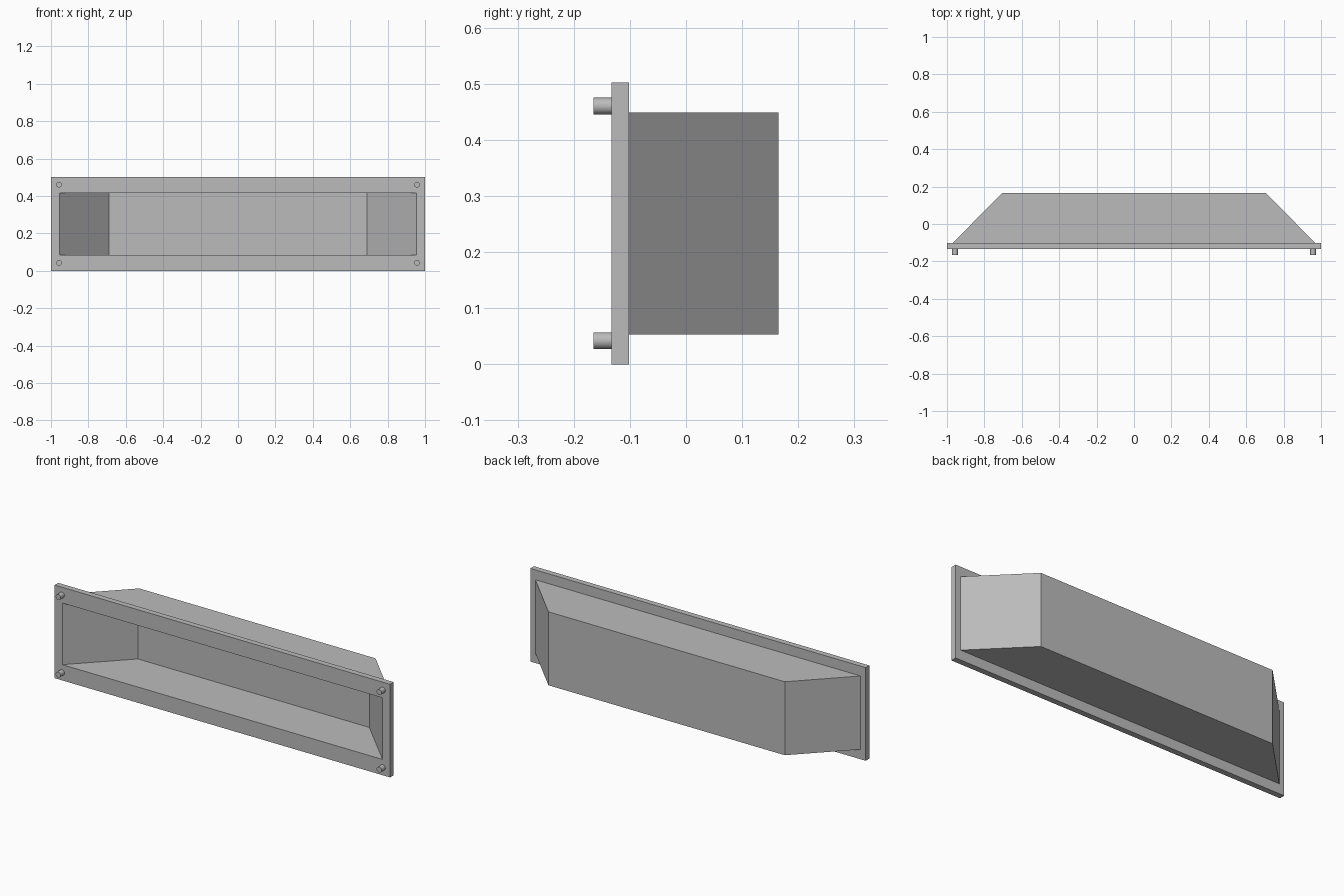
import bpy, bmesh, math

cube = bpy.data.objects.get("Cube")
if cube:
    bpy.data.objects.remove(cube, do_unlink=True)

grey = bpy.data.materials.new("plain_grey")
grey.use_nodes = True
colour = (0.5, 0.5, 0.5, 1)
grey.diffuse_color = colour
grey.node_tree.nodes["Principled BSDF"].inputs["Base Color"].default_value = colour

MID_Z = 0.251
FRONT, PLATE_BACK, BACK = -0.133, -0.102, 0.165
WALL = 0.032


def loft(name, rings):
    """Join rectangles (half width, half height, y) in order and cap both ends."""
    bm = bmesh.new()
    loops = [[bm.verts.new((sx * w, y, MID_Z + sz * h))
              for sx, sz in ((-1, -1), (1, -1), (1, 1), (-1, 1))]
             for w, h, y in rings]
    for a, b in zip(loops, loops[1:]):
        for i in range(4):
            j = (i + 1) % 4
            bm.faces.new((a[i], a[j], b[j], b[i]))
    bm.faces.new(loops[0])
    bm.faces.new(loops[-1])
    bmesh.ops.recalc_face_normals(bm, faces=bm.faces)
    mesh = bpy.data.meshes.new(name)
    bm.to_mesh(mesh)
    bm.free()
    mesh.materials.append(grey)
    obj = bpy.data.objects.new(name, mesh)
    bpy.context.collection.objects.link(obj)
    return obj


# Hollow housing with flange: inside back, opening, flange, outside back
loft("recessed_housing", [
    (0.69, 0.166, BACK - WALL),
    (0.955, 0.166, FRONT),
    (1.0, MID_Z, FRONT),
    (1.0, MID_Z, PLATE_BACK),
    (0.97, 0.198, PLATE_BACK),
    (0.705, 0.198, BACK),
])

# Mounting pegs at the flange corners
for side, sx in (("right", -1), ("left", 1)):
    for level, sz in (("lower", -1), ("upper", 1)):
        bpy.ops.mesh.primitive_cylinder_add(
            vertices=32, radius=0.015, depth=WALL,
            location=(sx * 0.957, FRONT - WALL / 2, MID_Z + sz * 0.209),
            rotation=(math.pi / 2, 0, 0))
        peg = bpy.context.object
        peg.name = f"{level}_{side}_peg"
        peg.data.materials.append(grey)
        bpy.ops.object.shade_smooth_by_angle(angle=math.radians(40))
